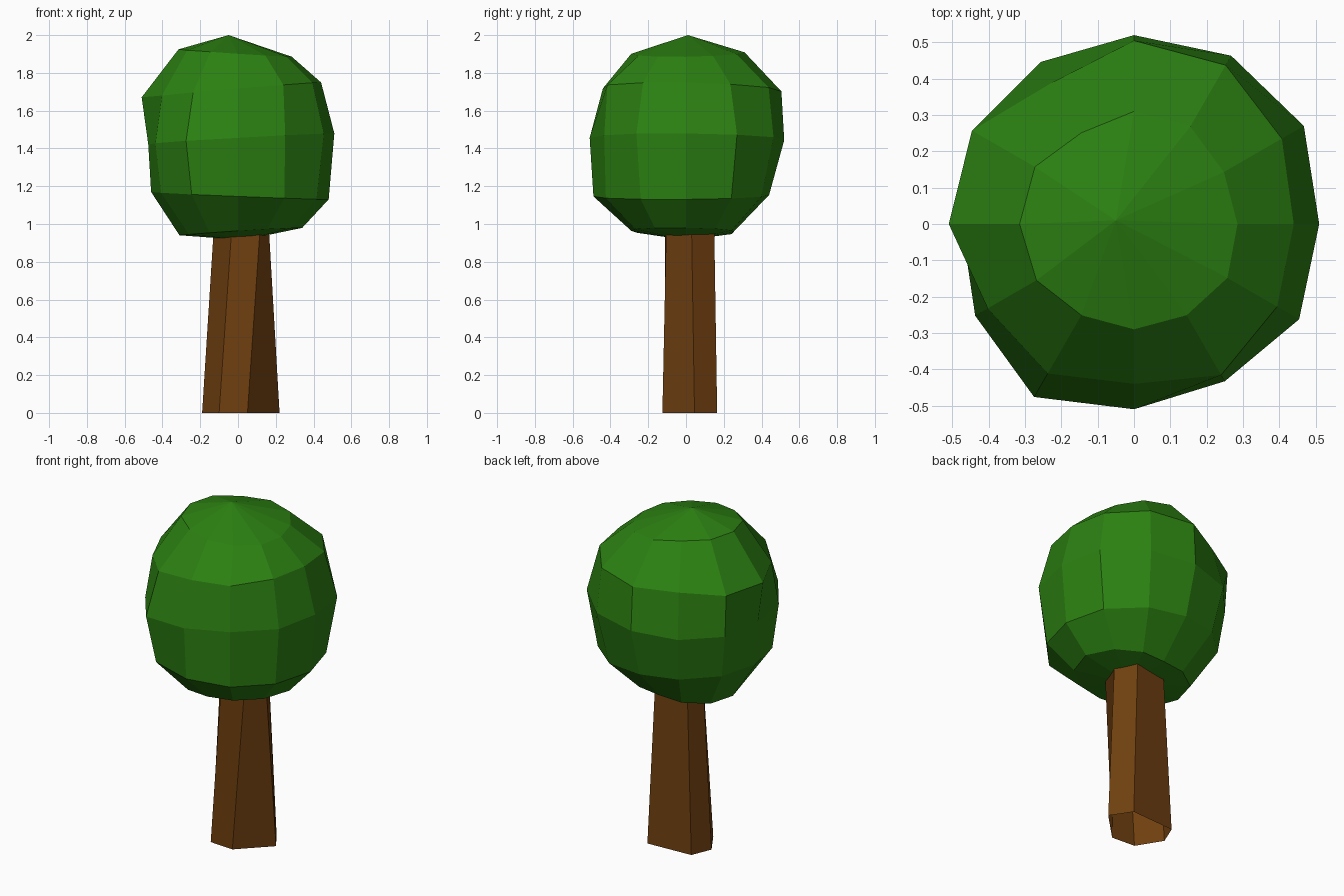
import bpy
from math import sin, cos, radians

if "Cube" in bpy.data.objects:
    bpy.data.objects.remove(bpy.data.objects["Cube"])


def make_object(name, verts, faces, color):
    mesh = bpy.data.meshes.new(name)
    mesh.from_pydata(verts, [], faces)
    mat = bpy.data.materials.new(name + "_colour")
    mat.diffuse_color = (*color, 1)
    mat.use_nodes = True
    mat.node_tree.nodes["Principled BSDF"].inputs["Base Color"].default_value = mat.diffuse_color
    mesh.materials.append(mat)
    obj = bpy.data.objects.new(name, mesh)
    bpy.context.collection.objects.link(obj)
    return obj


def bridge(lower, upper, n):
    """Quads between two rings that start at the given vertex indices."""
    return [(lower + i, lower + (i + 1) % n, upper + (i + 1) % n, upper + i) for i in range(n)]


# Trunk: leaning open six-sided tube
base = [(.22, .045), (.14, .165), (-.14, .15), (-.19, .03), (-.10, -.115), (.05, -.125)]
top = [(.165, .03), (.10, .15), (-.10, .13), (-.13, .02), (-.035, -.11), (.115, -.105)]
make_object("trunk", [(x, y, 0) for x, y in base] + [(x, y, .95) for x, y in top],
            bridge(0, 6, 6), (.16, .05, .005))

# Foliage: irregular twelve-sided ball; each ring is (height, tilt, radii every 30 degrees)
rings = [
    (.96, .02, [.34, .31, .28, .25, .28, .31, .31, .30, .30, .29, .31, .33]),
    (1.15, -.02, [.48, .48, .46, .44, .45, .46, .46, .47, .49, .49, .49, .48]),
    (1.45, .03, [.51, .54, .535, .52, .515, .50, .475, .505, .55, .51, .50, .525]),
    (1.71, .04, [.44, .47, .505, .505, .45, .515, .51, .465, .475, .44, .48, .455]),
    (1.905, -.02, [.285, .286, .31, .31, .29, .315, .315, .31, .29, .29, .29, .297]),
]
verts, faces = [], []
for z, tilt, radii in rings:
    for i, r in enumerate(radii):
        a = radians(30 * i)
        verts.append((r * cos(a), r * sin(a), z + tilt * cos(a + .2)))
for k in range(4):
    faces += bridge(12 * k, 12 * k + 12, 12)

# Poles of the ball
verts += [(.03, 0, .915), (-.05, .01, 2)]
for i in range(12):
    j = (i + 1) % 12
    faces += [(60, j, i), (61, 48 + i, 48 + j)]
make_object("foliage", verts, faces, (.025, .22, .006))
